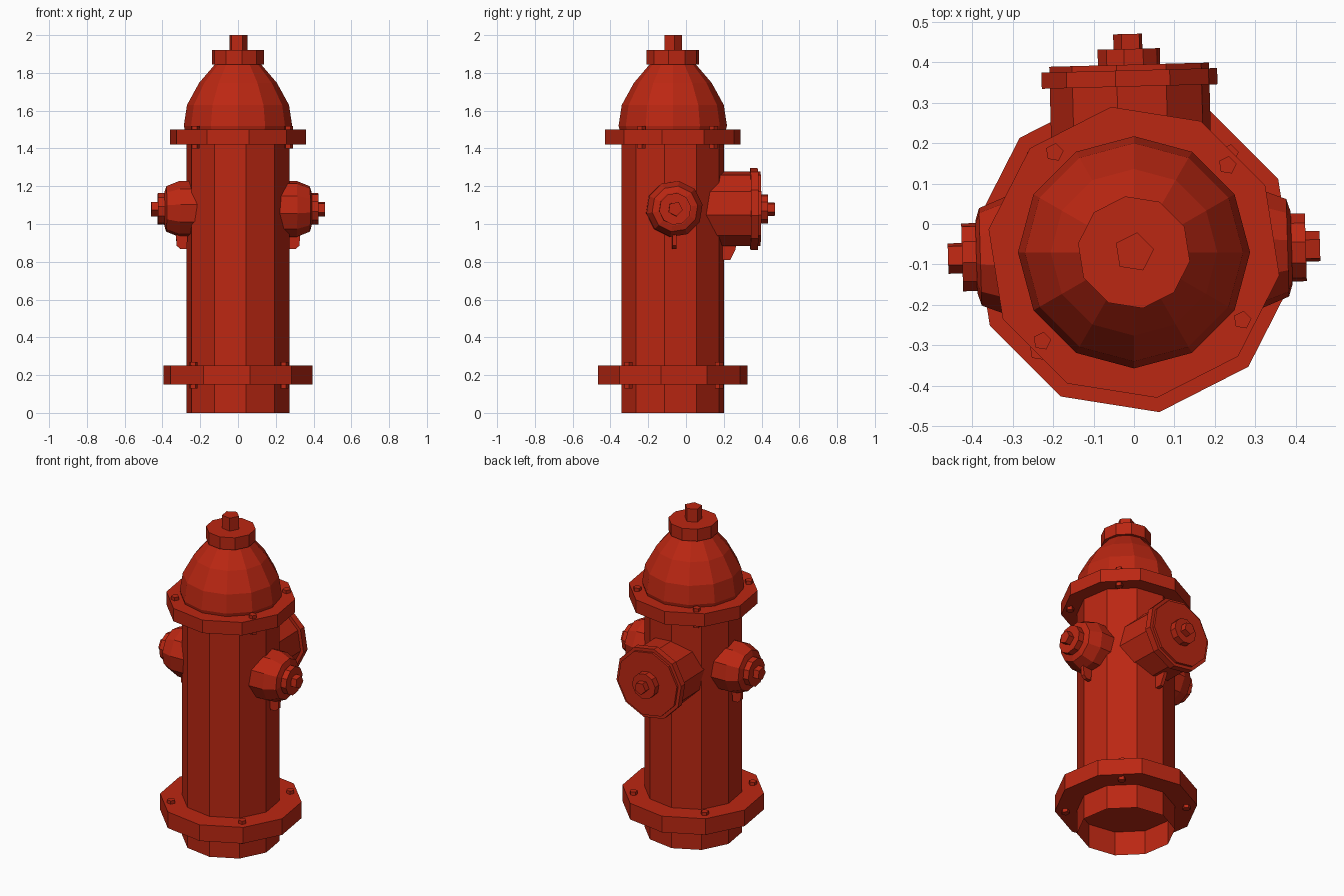
import bpy, bmesh
from math import cos, sin, radians
from mathutils import Matrix

if "Cube" in bpy.data.objects:
    bpy.data.objects.remove(bpy.data.objects["Cube"])

red = bpy.data.materials.new("red_paint")
red.diffuse_color = (0.5, 0.02, 0.006, 1)
red.use_nodes = True
red.node_tree.nodes["Principled BSDF"].inputs["Base Color"].default_value = red.diffuse_color
CENTRE = Matrix.Translation((0, -0.07, 0))


def finish(name, bm, matrix):
    bmesh.ops.recalc_face_normals(bm, faces=bm.faces[:])
    mesh = bpy.data.meshes.new(name)
    bm.transform(matrix)
    bm.to_mesh(mesh)
    bm.free()
    mesh.materials.append(red)
    obj = bpy.data.objects.new(name, mesh)
    bpy.context.collection.objects.link(obj)
    return obj


def lathe(name, profile, sides=10, phase=-9, matrix=CENTRE, caps=(True, True)):
    """Faceted turned part from (radius, height) points."""
    bm = bmesh.new()
    angles = [radians(phase + 360 * i / sides) for i in range(sides)]
    rings = [[bm.verts.new((r * cos(a), r * sin(a), z)) for a in angles] for r, z in profile]
    for lo, hi in zip(rings, rings[1:]):
        for i in range(sides):
            j = (i + 1) % sides
            bm.faces.new((lo[i], lo[j], hi[j], hi[i]))
    if caps[0]:
        bm.faces.new(rings[0][::-1])
    if caps[1]:
        bm.faces.new(rings[-1])
    return finish(name, bm, matrix)


def fin(name, outline, matrix, thick=0.022):
    """Thin plate in the local XZ plane."""
    bm = bmesh.new()
    face = bm.faces.new([bm.verts.new((x, -thick / 2, z)) for x, z in outline])
    new = bmesh.ops.extrude_face_region(bm, geom=[face])["geom"]
    verts = [v for v in new if isinstance(v, bmesh.types.BMVert)]
    bmesh.ops.translate(bm, verts=verts, vec=(0, thick, 0))
    return finish(name, bm, matrix)


# Main barrel (open at the bottom) and its flanges
lathe("barrel", [(0.275, 0), (0.275, 1.46)], caps=(False, True))
lathe("base_flange", [(0.4, 0.15), (0.4, 0.25)])
lathe("upper_flange", [(0.364, 1.42), (0.364, 1.5)])

# Bonnet dome, cap and operating nut
lathe("dome", [(0.282, 1.5), (0.287, 1.52), (0.27, 1.63), (0.206, 1.747), (0.118, 1.85)],
      sides=12, phase=0)
lathe("dome_cap", [(0.14, 1.845), (0.14, 1.92)])
lathe("top_nut", [(0.05, 1.91), (0.05, 2.0)], sides=5, phase=9)

# Flange bolts
for label, radius, z0, z1, spots in (
        ("base_bolt", 0.34, 0.13, 0.27, (-44, 46, 136, 226)),
        ("upper_bolt", 0.316, 1.40, 1.52, (-32, 43, 128.5, 224))):
    for k, a in enumerate(spots):
        pos = Matrix.Translation((radius * cos(radians(a)), radius * sin(radians(a)), 0))
        lathe(f"{label}_{k + 1}", [(0.023, z0), (0.023, z1)], sides=5, phase=9,
              matrix=CENTRE @ pos)


def outlet(name, heading, body, cap, nut, lug):
    """Nozzle, cap boss, nut and lug pointing outward at the given heading."""
    turn = CENTRE @ Matrix.Rotation(radians(heading), 4, 'Z')
    axis = turn @ Matrix.Translation((0, 0, 1.08)) @ Matrix.Rotation(radians(90), 4, 'Y')
    lathe(name + "_nozzle", body, matrix=axis)
    lathe(name + "_cap", cap, matrix=axis)
    lathe(name + "_nut", nut, sides=5, phase=9, matrix=axis)
    fin(name + "_lug", lug, turn)


# Two small side outlets and the large rear outlet
for side, heading in (("right", 1.7), ("left", 181.7)):
    outlet(side, heading,
           [(0.15, 0.2), (0.15, 0.31), (0.122, 0.38), (0.09, 0.39)],
           [(0.085, 0.37), (0.085, 0.425)],
           [(0.04, 0.42), (0.04, 0.46)],
           [(0.265, 0.96), (0.33, 0.96), (0.325, 0.885), (0.305, 0.868), (0.272, 0.868)])
outlet("rear", 91.5,
       [(0.2, 0.17), (0.2, 0.41), (0.22, 0.41), (0.22, 0.45), (0.2, 0.45), (0.2, 0.464)],
       [(0.078, 0.45), (0.078, 0.503)],
       [(0.038, 0.5), (0.038, 0.54)],
       [(0.255, 0.91), (0.337, 0.91), (0.332, 0.865), (0.305, 0.81), (0.262, 0.81)])
